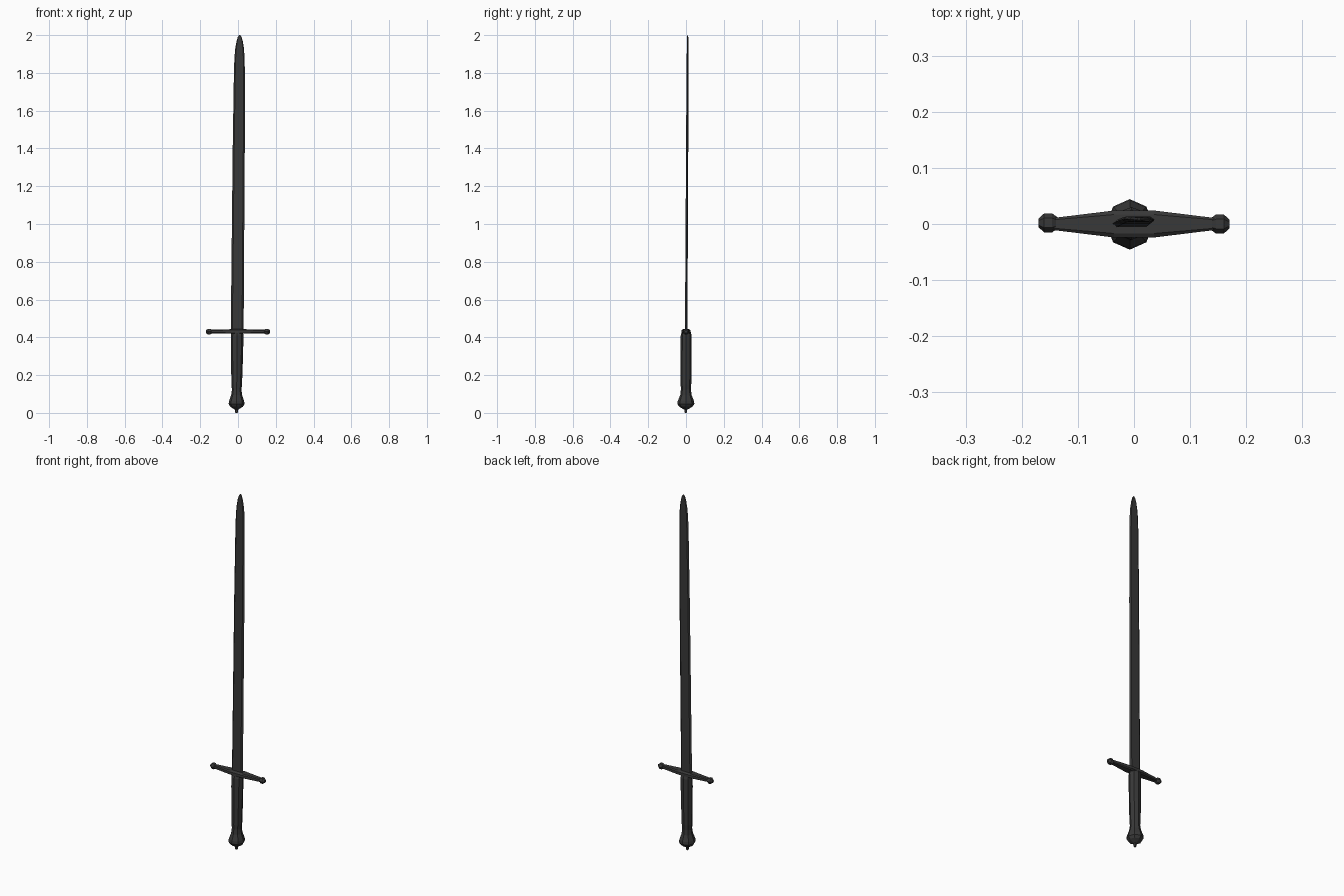
import bpy, bmesh, math
from mathutils import Vector

if "Cube" in bpy.data.objects:
    bpy.data.objects.remove(bpy.data.objects["Cube"])

steel = bpy.data.materials.new("dark_steel")
steel.diffuse_color = (0.04, 0.04, 0.04, 1)
steel.use_nodes = True
steel.node_tree.nodes["Principled BSDF"].inputs["Base Color"].default_value = steel.diffuse_color


def lean(z):
    """Centre line of the slightly tilted sword at height z."""
    return Vector((-0.008 + 0.0085 * z, -0.001 + 0.005 * z, z))


def loft(name, rings):
    """Skin a list of equal-length point rings and cap both ends."""
    bm = bmesh.new()
    loops = [[bm.verts.new(p) for p in ring] for ring in rings]
    n = len(loops[0])
    for a, b in zip(loops, loops[1:]):
        for i in range(n):
            j = (i + 1) % n
            bm.faces.new((a[i], a[j], b[j], b[i]))
    bm.faces.new(loops[0][::-1])
    bm.faces.new(loops[-1])
    bmesh.ops.recalc_face_normals(bm, faces=bm.faces)
    mesh = bpy.data.meshes.new(name)
    bm.to_mesh(mesh)
    bm.free()
    mesh.materials.append(steel)
    ob = bpy.data.objects.new(name, mesh)
    bpy.context.collection.objects.link(ob)
    return ob


def upright(name, profile, sides=8):
    """Elliptical low-poly turning along the sword: (z, x radius, y radius)."""
    rings = []
    for z, rx, ry in profile:
        angles = [2 * math.pi * i / sides for i in range(sides)]
        rings.append([lean(z) + Vector((rx * math.cos(a), ry * math.sin(a), 0))
                      for a in angles])
    return loft(name, rings)


# Blade: flattened hexagonal section with a rounded point
section = [(-1, 0), (-0.75, -1), (0.75, -1), (1, 0), (0.75, 1), (-0.75, 1)]
stations = [(0.43, 0.034, 0.007), (0.9, 0.033, 0.006), (1.4, 0.032, 0.006),
            (1.8, 0.029, 0.005), (1.88, 0.027, 0.005), (1.93, 0.023, 0.004),
            (1.97, 0.016, 0.004), (1.99, 0.010, 0.003), (2.0, 0.003, 0.002)]
loft("blade", [[lean(z) + Vector((u * w, v * t, 0)) for u, v in section]
               for z, w, t in stations])

# Crossguard: bevelled bar, broad in the middle
guard = [(-0.15, 0.010, 0.009), (-0.036, 0.024, 0.012),
         (0.036, 0.024, 0.012), (0.15, 0.010, 0.009)]
corners = [(-1, -0.6), (-0.7, -1), (0.7, -1), (1, -0.6),
           (1, 0.6), (0.7, 1), (-0.7, 1), (-1, 0.6)]
loft("crossguard", [[Vector((x, u * ry, 0.431 + v * rz)) for u, v in corners]
                    for x, ry, rz in guard])

# Faceted knobs at the ends of the guard
knob = [(0.135, 0.009), (0.146, 0.017), (0.16, 0.017), (0.17, 0.008)]
for side, name in ((-1, "guard_knob_left"), (1, "guard_knob_right")):
    loft(name, [[Vector((side * x, 0.001 - side * 0.001 + r * math.cos(k * math.pi / 3),
                         0.430 + r * math.sin(k * math.pi / 3))) for k in range(6)]
                for x, r in knob])

# Grip: oval handle tapering towards the pommel
upright("grip", [(0.11, 0.024, 0.026), (0.15, 0.028, 0.028), (0.26, 0.031, 0.029),
                 (0.36, 0.033, 0.029), (0.41, 0.033, 0.029), (0.427, 0.031, 0.024)])

# Pommel: flared and faceted, closing underneath
upright("pommel", [(0.018, 0.010, 0.010), (0.033, 0.034, 0.035), (0.047, 0.042, 0.045),
                   (0.063, 0.040, 0.043), (0.095, 0.029, 0.030), (0.13, 0.024, 0.026)])

# Small rivet below the pommel
upright("pommel_rivet", [(0.0, 0.005, 0.005), (0.005, 0.008, 0.008),
                         (0.022, 0.008, 0.008)], 6)
